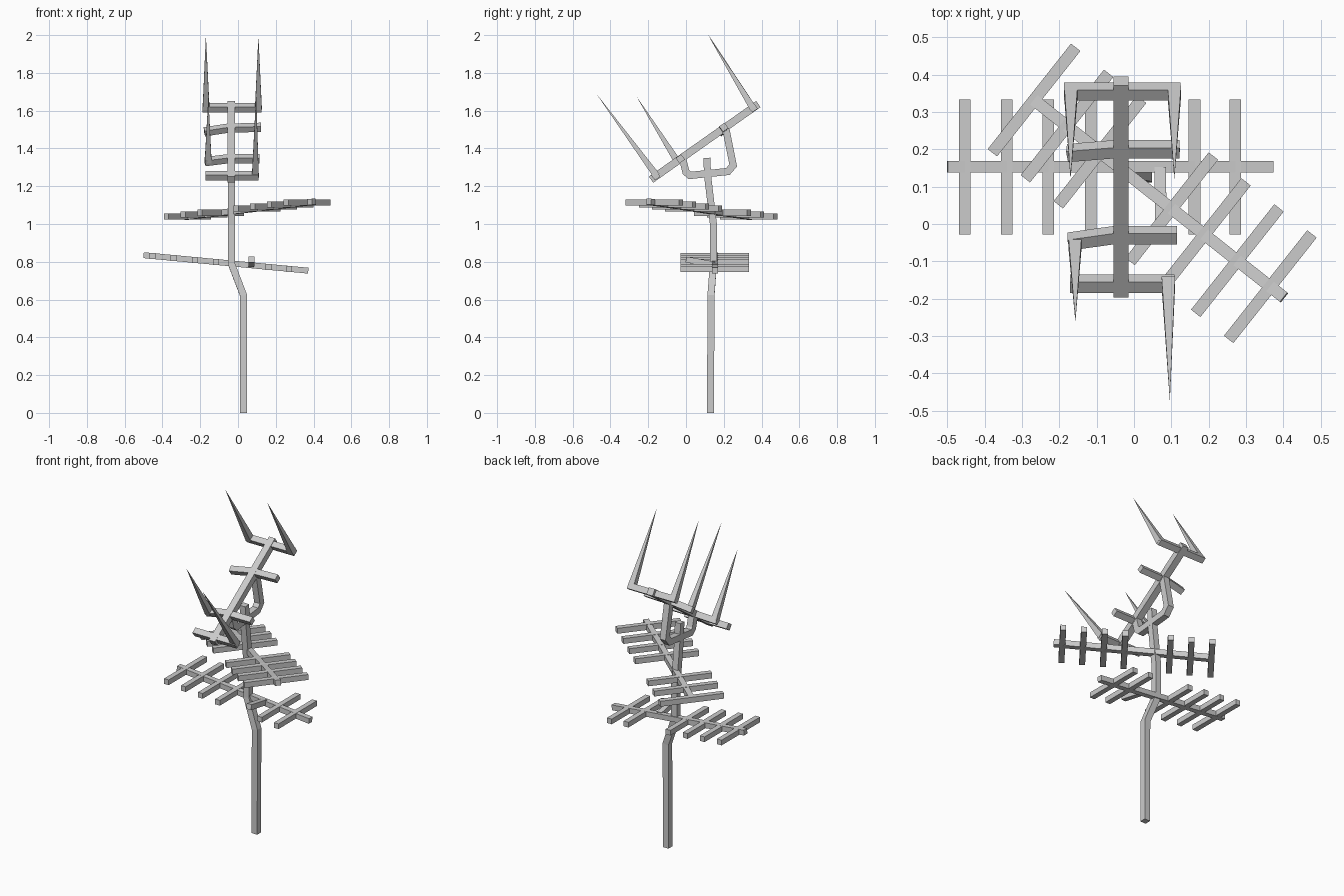
import bpy, bmesh
from mathutils import Vector

cube = bpy.data.objects.get("Cube")
if cube:
    bpy.data.objects.remove(cube, do_unlink=True)

metal = bpy.data.materials.new("light_grey_metal")
metal.use_nodes = True
GREY = (0.6, 0.6, 0.6, 1)
metal.diffuse_color = GREY
metal.node_tree.nodes["Principled BSDF"].inputs["Base Color"].default_value = GREY


def finish(name, bm):
    bmesh.ops.recalc_face_normals(bm, faces=bm.faces)
    mesh = bpy.data.meshes.new(name)
    bm.to_mesh(mesh)
    bm.free()
    mesh.materials.append(metal)
    obj = bpy.data.objects.new(name, mesh)
    bpy.context.collection.objects.link(obj)
    return obj


def square(centre, direction, up, width):
    side = direction.cross(up).normalized()
    top = side.cross(direction).normalized()
    h = width / 2
    return [centre + side * a * h + top * b * h
            for a, b in ((-1, -1), (1, -1), (1, 1), (-1, 1))]


def beam(name, points, width, up=(0, 0, 1)):
    """Square bar swept along a polyline with mitred corners."""
    pts = [Vector(p) for p in points]
    dirs = [(b - a).normalized() for a, b in zip(pts, pts[1:])]
    ring = square(pts[0], dirs[0], Vector(up), width)
    rings = [ring]
    for i, d in enumerate(dirs):
        plane = d + dirs[min(i + 1, len(dirs) - 1)]
        ring = [c + d * ((pts[i + 1] - c).dot(plane) / d.dot(plane)) for c in ring]
        rings.append(ring)
    bm = bmesh.new()
    loops = [[bm.verts.new(c) for c in r] for r in rings]
    for a, b in zip(loops, loops[1:]):
        for k in range(4):
            n = (k + 1) % 4
            bm.faces.new((a[k], a[n], b[n], b[k]))
    bm.faces.new(loops[0])
    bm.faces.new(loops[-1])
    return finish(name, bm)


def spike(name, base, tip, width, up):
    """Four-sided pointed rod."""
    base, tip = Vector(base), Vector(tip)
    bm = bmesh.new()
    ring = [bm.verts.new(c) for c in square(base, tip - base, Vector(up), width)]
    point = bm.verts.new(tip)
    bm.faces.new(ring)
    for k in range(4):
        bm.faces.new((ring[k], ring[(k + 1) % 4], point))
    return finish(name, bm)


def array(name, start, end, offsets, half, width):
    """Boom with crossbars set square to it at the given distances."""
    start, end = Vector(start), Vector(end)
    beam(name + "_boom", (start, end), width)
    along = (end - start).normalized()
    across = Vector((-along.y, along.x, 0)).normalized()
    for i, s in enumerate(offsets):
        c = start + along * s
        beam(f"{name}_crossbar_{i + 1}", (c - across * half, c + across * half), width)


MAST_X = -0.035

# Bent mast
beam("mast", [(0.03, 0.13, 0), (0.03, 0.132, 0.62), (MAST_X, 0.145, 0.79),
              (MAST_X, 0.145, 1.0), (MAST_X, 0.115, 1.25), (MAST_X, 0.11, 1.35)],
     0.037, up=(0, 1, 0))

# Lower array with one snapped crossbar
array("lower_array", (-0.5, 0.153, 0.835), (0.372, 0.153, 0.753),
      (0.047, 0.16, 0.272, 0.386, 0.665, 0.775), 0.181, 0.031)
beam("lower_array_broken_crossbar", [(0.07, 0.15, 0.785), (0.072, 0.0, 0.812)], 0.031)

# Upper array, turned diagonally
array("upper_array", (-0.274, 0.337, 1.038), (0.402, -0.197, 1.118),
      (0.008, 0.121, 0.234, 0.48, 0.592, 0.705, 0.818), 0.18, 0.032)

# Steep top boom
LOW, HIGH = Vector((MAST_X, -0.185, 1.235)), Vector((MAST_X, 0.383, 1.635))
slope = (HIGH - LOW).normalized()
normal = Vector((0, -slope.z, slope.y))
beam("top_boom", (LOW, HIGH), 0.04, up=normal)

# Top crossbars, two of them bent on one side
beam("top_crossbar_1", [(-0.172, -0.16, 1.255), (0.108, -0.16, 1.255)], 0.035, normal)
beam("top_crossbar_2", [(-0.175, -0.047, 1.33), (-0.055, -0.03, 1.345),
                        (0.115, -0.03, 1.345)], 0.035, normal)
beam("top_crossbar_3", [(-0.178, 0.19, 1.488), (-0.055, 0.2, 1.507),
                        (0.122, 0.2, 1.512)], 0.035, normal)
beam("top_crossbar_4", [(-0.187, 0.355, 1.615), (0.125, 0.355, 1.615)], 0.035, normal)

# Long spikes on the crossbar ends
for i, (base, tip) in enumerate((
        ((0.092, -0.155, 1.255), (0.096, -0.475, 1.69)),
        ((-0.158, -0.045, 1.33), (-0.157, -0.262, 1.675)),
        ((-0.169, 0.355, 1.612), (-0.17, 0.12, 2.0)),
        ((0.108, 0.355, 1.612), (0.108, 0.12, 1.995)))):
    spike(f"spike_{i + 1}", base, tip, 0.036, slope)

# Bracket carrying the top boom
beam("bracket", [(MAST_X, 0.212, 1.5), (MAST_X, 0.25, 1.31), (MAST_X, 0.222, 1.278),
                 (MAST_X, 0.02, 1.257), (MAST_X, 0.0, 1.275), (MAST_X, -0.022, 1.36)],
     0.038, up=(1, 0, 0))
